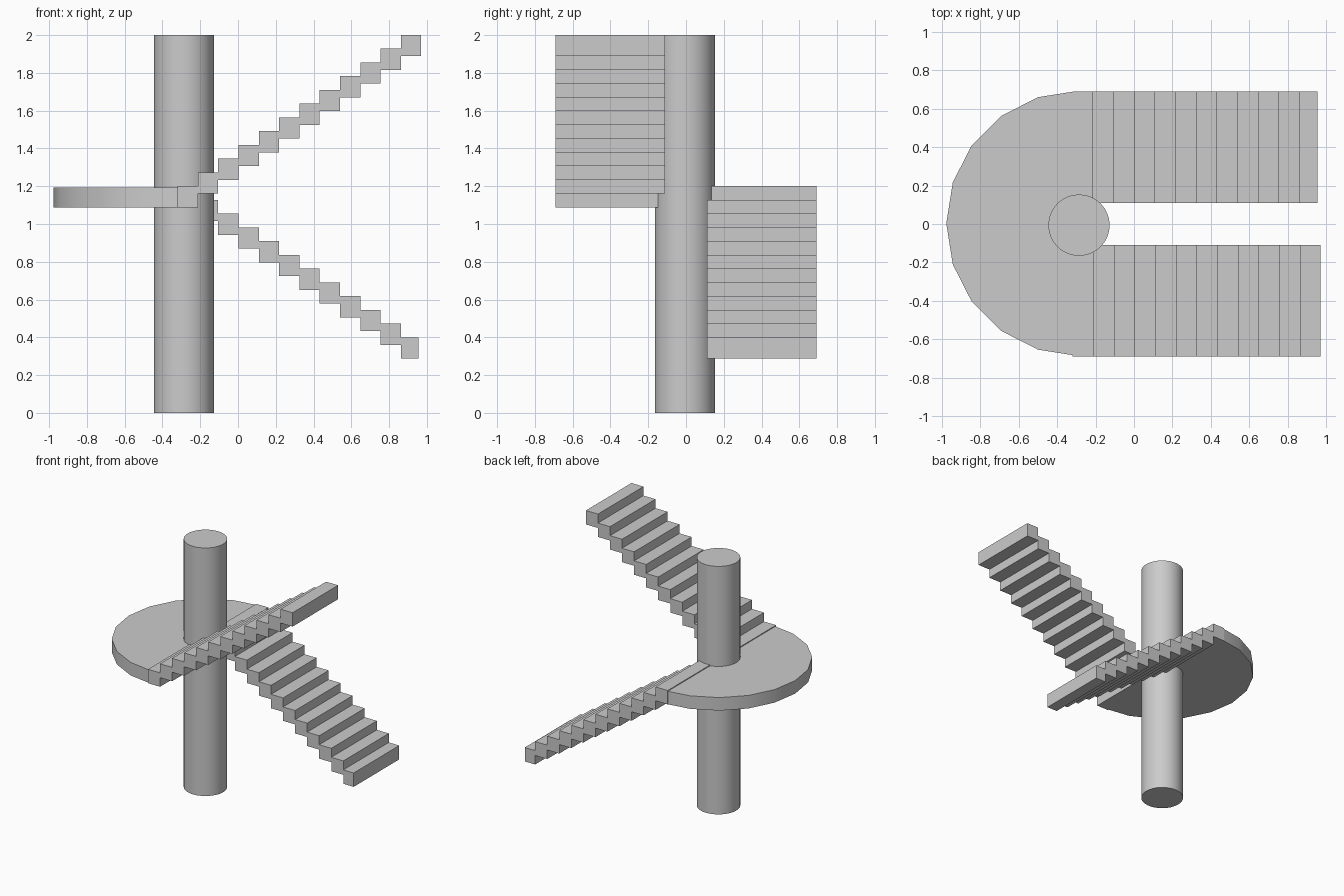
import bpy, bmesh, math
from mathutils import Matrix, Vector

if "Cube" in bpy.data.objects:
    bpy.data.objects.remove(bpy.data.objects["Cube"])

STEPS, START, RUN, RISE, THICK = 12, -0.32, 0.1075, 0.0728, 0.112
LANDING_TOP = 1.2
CX = -0.286


def finish(bm, name, smooth=False):
    bmesh.ops.recalc_face_normals(bm, faces=bm.faces)
    mesh = bpy.data.meshes.new(name)
    bm.to_mesh(mesh)
    bm.free()
    obj = bpy.data.objects.new(name, mesh)
    bpy.context.collection.objects.link(obj)
    if smooth:
        bpy.ops.object.select_all(action='DESELECT')
        bpy.context.view_layer.objects.active = obj
        obj.select_set(True)
        bpy.ops.object.shade_smooth_by_angle(angle=math.radians(30))
    return obj


def flight(name, y0, y1, direction, end_x):
    """Row of overlapping block treads, climbing (+1) or descending (-1)."""
    bm = bmesh.new()
    for i in range(STEPS):
        x0 = START + i * RUN
        x1 = end_x if i == STEPS - 1 else x0 + RUN
        top = LANDING_TOP + direction * i * RISE
        centre = Vector(((x0 + x1) / 2, (y0 + y1) / 2, top - THICK / 2))
        size = Matrix.Diagonal((x1 - x0, y1 - y0, THICK, 1))
        bmesh.ops.create_cube(bm, size=1, matrix=Matrix.Translation(centre) @ size)
    return finish(bm, name)


# Stair flights on either side of the column
flight("upper_flight", -0.69, -0.11, 1, 0.97)
flight("lower_flight", 0.11, 0.69, -1, 0.955)

# Central column
bm = bmesh.new()
bmesh.ops.create_cone(bm, cap_ends=True, segments=64, radius1=0.159, radius2=0.159,
                      depth=2, matrix=Matrix.Translation((CX, -0.006, 1)))
finish(bm, "column", smooth=True)

# Half-round landing: 20-sided disc cut off at the first treads
bm = bmesh.new()
bmesh.ops.create_cone(bm, cap_ends=True, segments=20, radius1=0.69, radius2=0.69,
                      depth=0.105, matrix=Matrix.Translation((CX, 0.003, 1.1405))
                      @ Matrix.Rotation(math.pi / 2, 4, 'Z'))
cut = bmesh.ops.bisect_plane(bm, geom=bm.verts[:] + bm.edges[:] + bm.faces[:],
                             plane_co=(START, 0, 0), plane_no=(1, 0, 0), clear_outer=True)
bmesh.ops.holes_fill(bm, edges=[e for e in bm.edges if e.is_boundary])
finish(bm, "landing", smooth=True)
